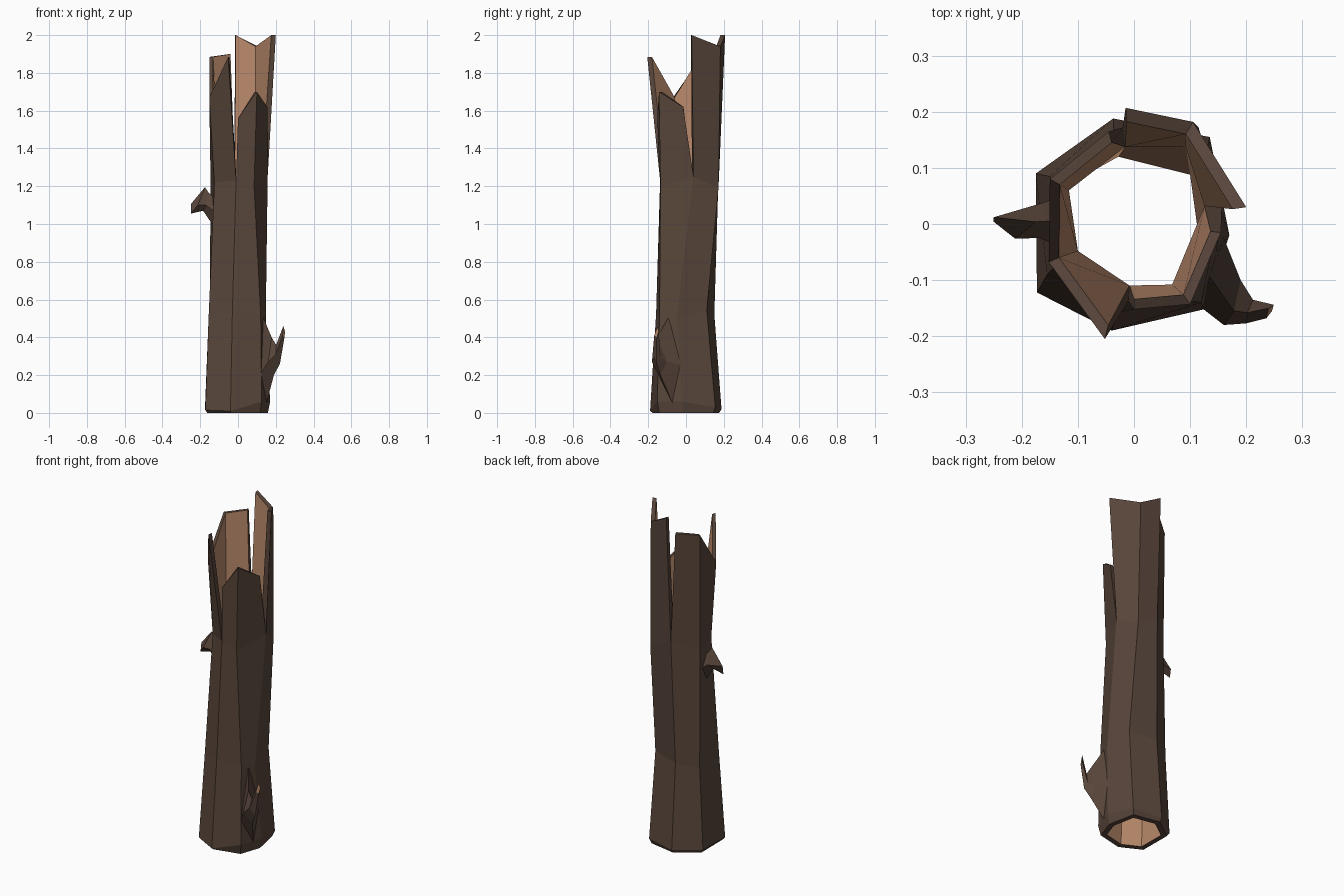
import bpy, bmesh
from mathutils import Vector

if "Cube" in bpy.data.objects:
    bpy.data.objects.remove(bpy.data.objects["Cube"])


def material(name, rgb):
    m = bpy.data.materials.new(name)
    m.diffuse_color = (*rgb, 1)
    m.use_nodes = True
    m.node_tree.nodes["Principled BSDF"].inputs["Base Color"].default_value = m.diffuse_color
    return m


BARK = material("bark", (0.10, 0.062, 0.044))
WOOD = material("bare_wood", (0.48, 0.25, 0.145))


def finish(bm, name, recalc=True):
    if recalc:
        bmesh.ops.recalc_face_normals(bm, faces=bm.faces)
    me = bpy.data.meshes.new(name)
    bm.to_mesh(me)
    bm.free()
    me.materials.append(BARK)
    me.materials.append(WOOD)
    ob = bpy.data.objects.new(name, me)
    bpy.context.collection.objects.link(ob)
    return ob


# Seven bark columns, counter-clockwise from the front: (x, y) at three heights
LOW = [(-.04, -.19), (.125, -.152), (.17, -.02), (.135, .155), (-.037, .188), (-.175, .09), (-.173, -.122)]
MID = [(-.03, -.158), (.12, -.14), (.147, -.05), (.125, .11), (-.035, .15), (-.15, .085), (-.155, -.09)]
HIGH = [(-.01, -.137), (.085, -.135), (.157, .04), (.115, .172), (-.02, .172), (-.145, .075), (-.125, -.06)]
LOW_Z = [.01, .06, .06, .03, .02, .02, .015]
MID_Z = [.53, .52, .5, .54, .52, .5, .52]
HIGH_Z = [1.23, 1.2, 1.25, 1.19, 1.25, 1.21, 1.22]

# Broken shards: start column and the top point of each following column
SHARDS = [
    (0, [(0, -.152, 1.56), (.1, -.143, 1.7), (.155, -.015, 1.62)]),
    (2, [(.2, .03, 2), (.105, .182, 1.94), (-.015, .207, 2)]),
    (4, [(-.045, .165, 1.9), (-.15, .08, 1.885), (-.152, -.068, 1.67), (-.052, -.205, 1.885)]),
]


def skin(bm, scale, tip_scale, foot, mat, flip):
    """One wall surface; returns its bottom loop and jagged top loop."""
    def ring(pts, zs, s):
        return [bm.verts.new((x * s, y * s, z)) for (x, y), z in zip(pts, zs)]

    def quad(a, b, c, d):
        f = bm.faces.new((d, c, b, a) if flip else (a, b, c, d))
        f.material_index = mat

    rings = [ring(LOW, [0] * 7, foot), ring(LOW, LOW_Z, scale),
             ring(MID, MID_Z, scale), ring(HIGH, HIGH_Z, scale)]
    if flip:
        rings.pop(1)
    for r0, r1 in zip(rings, rings[1:]):
        for i in range(7):
            j = (i + 1) % 7
            quad(r0[i], r0[j], r1[j], r1[i])
    top, edge = rings[-1], []
    for start, pts in SHARDS:
        tips = [bm.verts.new((x * tip_scale, y * tip_scale, z)) for x, y, z in pts]
        for k in range(len(tips) - 1):
            i, j = (start + k) % 7, (start + k + 1) % 7
            quad(top[i], top[j], tips[k + 1], tips[k])
        edge += [top[start]] + tips
    return rings[0], edge


# Hollow trunk: bark skin, wood lining, broken rim
bm = bmesh.new()
foot_out, rim_out = skin(bm, 1, 1, .93, 0, False)
foot_in, rim_in = skin(bm, .8, .88, .76, 1, True)
for a, b, order in ((rim_out, rim_in, 1), (foot_out, foot_in, -1)):
    for i in range(len(a)):
        j = (i + 1) % len(a)
        bm.faces.new((a[i], a[j], b[j], b[i])[::order])
finish(bm, "hollow_trunk", recalc=False)


def stub(name, rings, cap_mat):
    """Loft through rings of equal point count and cap the broken end."""
    bm = bmesh.new()
    loops = [[bm.verts.new(p) for p in r] for r in rings]
    n = len(loops[0])
    for a, b in zip(loops, loops[1:]):
        for i in range(n):
            bm.faces.new((a[i], a[(i + 1) % n], b[(i + 1) % n], b[i]))
    bm.faces.new(loops[0])
    bm.faces.new(loops[-1]).material_index = cap_mat
    return finish(bm, name)


# Lower branch stub on the front right, points: bottom, front, top, back
stub("lower_branch_stub", [
    [(.15, -.07, .05), (.115, -.145, .2), (.132, -.09, .51), (.15, .0, .25)],
    [(.19, -.135, .2), (.16, -.18, .27), (.178, -.155, .4), (.19, -.1, .27)],
    [(.222, -.155, .26), (.2, -.177, .31), (.202, -.158, .36), (.212, -.135, .29)],
    [(.246, -.155, .40), (.236, -.168, .41), (.24, -.15, .46), (.249, -.144, .43)],
], 1)

# Upper branch stub on the left, with a slanted broken end
stub("upper_branch_stub", [
    [(-.13, 0, .99), (-.13, -.04, 1.07), (-.125, 0, 1.14), (-.13, .05, 1.07)],
    [(-.185, .005, 1.07), (-.17, -.025, 1.1), (-.155, .005, 1.165), (-.165, .037, 1.1)],
    [(-.25, .004, 1.055), (-.212, -.026, 1.10), (-.175, .004, 1.195), (-.25, .012, 1.105)],
], 0)
